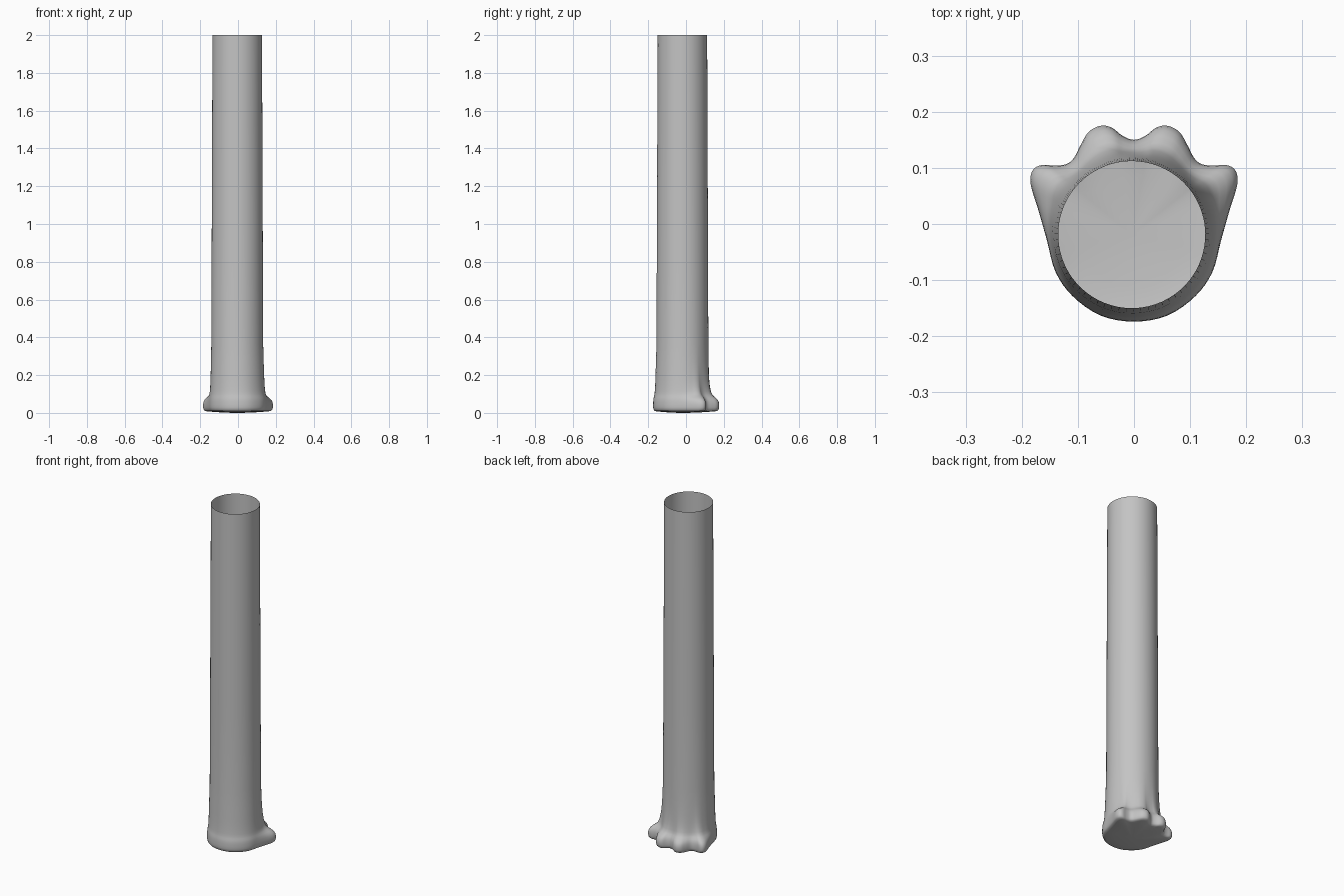
import bpy, bmesh, math
from mathutils import Vector

if "Cube" in bpy.data.objects:
    bpy.data.objects.remove(bpy.data.objects["Cube"])

# Right half of the foot outline, heel to the notch between the middle toes
HALF = [(0, -.174), (.06, -.163), (.11, -.128), (.14, -.085), (.155, -.03),
        (.169, .02), (.184, .07), (.181, .095), (.165, .105), (.14, .104),
        (.12, .107), (.107, .118), (.095, .141), (.081, .164), (.06, .175),
        (.04, .172), (.02, .157), (0, .15)]
OUTLINE = [Vector(p) for p in HALF + [(-x, y) for x, y in HALF[-2:0:-1]]]
STEPS = 4
CENTRE = Vector((-.004, -.019))


def smooth_loop(pts):
    """Closed Catmull-Rom curve through the points."""
    out, n = [], len(pts)
    for i in range(n):
        a, b, c, d = (pts[(i + k) % n] for k in (-1, 0, 1, 2))
        for s in range(STEPS):
            t = s / STEPS
            out.append(.5 * (2 * b + (c - a) * t + (2 * a - 5 * b + 4 * c - d) * t * t
                             + (3 * b - a - 3 * c + d) * t ** 3))
    return out


foot = smooth_loop(OUTLINE)


def ring(bm, z, weight, scale=1):
    """Cross-section between the round shaft (0) and the foot outline (1)."""
    radius = .138 - .007 * max(0, z - .2) / 1.8
    verts = []
    for p in foot:
        round_p = CENTRE + (p - CENTRE).normalized() * radius
        heel = min(1, max(0, (.05 - p.y) / .1))
        w = weight ** (1 - .45 * heel)      # heel swells more gently than toes
        q = CENTRE + (round_p.lerp(p, w) - CENTRE) * scale
        verts.append(bm.verts.new((q.x, q.y, z)))
    return verts


# Sole rings, then foot, ankle and open-topped shaft: (height, weight, scale)
SECTIONS = [(.001, 1, .3), (.004, 1, .6), (.008, 1, .88), (.011, 1, .95),
            (.018, 1, .985), (.03, 1, 1), (.045, 1, 1), (.058, .96, 1),
            (.07, .86, 1), (.08, .7, 1), (.09, .5, 1), (.1, .36, 1),
            (.115, .27, 1), (.14, .18, 1), (.17, .12, 1), (.21, .07, 1),
            (.27, .03, 1), (.36, 0, 1), (.8, 0, 1), (1.4, 0, 1), (2, 0, 1)]

bm = bmesh.new()
rings = [ring(bm, *s) for s in SECTIONS]
n = len(foot)
tip = bm.verts.new((CENTRE.x, CENTRE.y, 0))
for i in range(n):
    j = (i + 1) % n
    bm.faces.new((tip, rings[0][j], rings[0][i]))
    for lo, hi in zip(rings, rings[1:]):
        bm.faces.new((lo[i], lo[j], hi[j], hi[i]))
for f in bm.faces:
    f.smooth = True
mesh = bpy.data.meshes.new("leg_with_toes")
bm.to_mesh(mesh)
bm.free()

grey = bpy.data.materials.new("plain grey")
grey.diffuse_color = (.55, .55, .55, 1)
grey.use_nodes = True
grey.node_tree.nodes["Principled BSDF"].inputs["Base Color"].default_value = grey.diffuse_color
mesh.materials.append(grey)
leg = bpy.data.objects.new("leg_with_toes", mesh)
bpy.context.collection.objects.link(leg)
